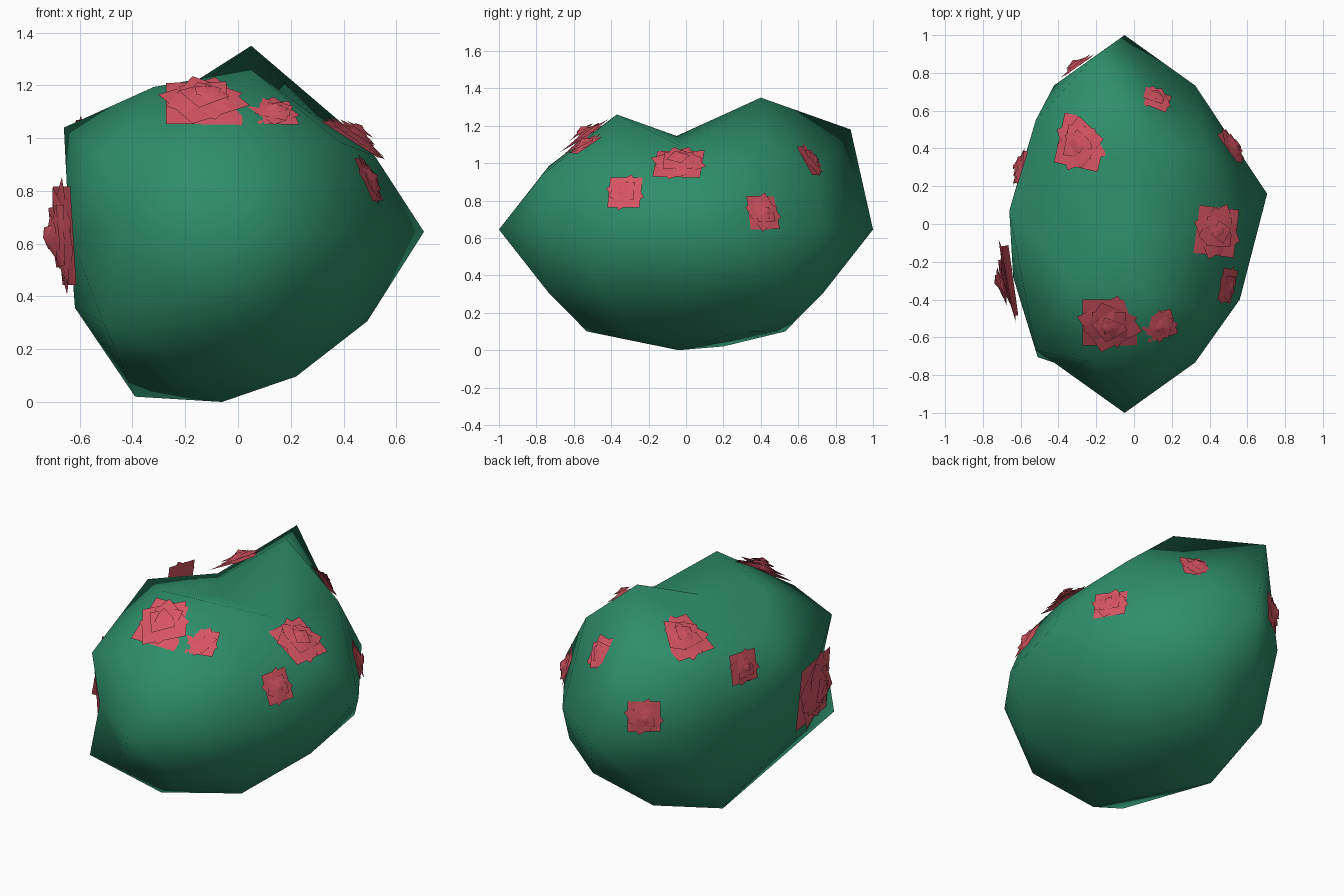
import bpy, bmesh, math, random
from mathutils import Vector, Matrix
from mathutils.bvhtree import BVHTree

random.seed(4)


def material(name, rgb):
    m = bpy.data.materials.new(name)
    m.diffuse_color = (*rgb, 1)
    return m


LEAF = material("leaf green", (0.027, 0.27, 0.147))
PETAL = material("petal red", (0.68, 0.09, 0.125))


def make_object(name, bm, mat):
    for f in bm.faces:
        f.smooth = True
    me = bpy.data.meshes.new(name)
    bm.to_mesh(me)
    me.materials.append(mat)
    ob = bpy.data.objects.new(name, me)
    bpy.context.collection.objects.link(ob)
    return ob


# Bush: a squashed icosphere with some points pulled out of place
CENTRE = Vector((-0.05, 0, 0.645))
SCALE = Vector((0.635, 0.907, 0.645))
PULLS = [  # direction on the unit sphere -> final position
    ((0, 1, 0), (-0.05, 1.0, 0.645)),
    ((0, -1, 0), (-0.05, -1.0, 0.645)),
    ((0, 0, -1), (-0.06, -0.04, 0.0)),
    ((-0.16, 0.5, -0.85), (-0.15, 0.53, 0.10)),
    ((-0.16, -0.5, -0.85), (-0.15, -0.53, 0.10)),
    ((-0.53, 0, -0.85), (-0.39, 0.20, 0.02)),
    ((0, 0, 1), (-0.05, -0.05, 1.145)),
    ((0.16, 0.5, 0.85), (0.05, 0.40, 1.35)),
    ((0.16, -0.5, 0.85), (0.05, -0.37, 1.26)),
    ((-0.43, 0.31, 0.85), (-0.32, 0.26, 1.06)),
    ((0.53, 0, 0.85), (0.28, -0.03, 1.09)),
    ((-0.85, 0, 0.53), (-0.66, 0.07, 1.04)),
    ((-0.26, 0.81, 0.53), (-0.217, 0.88, 1.18)),
    ((0.28, 0.85, 0.45), (0.12, 0.70, 0.94)),
    ((0.69, 0.5, 0.53), (0.39, 0.41, 1.06)),
    ((-0.72, -0.53, 0.45), (-0.52, -0.67, 0.91)),
    ((-0.69, -0.5, -0.53), (-0.51, -0.705, 0.30)),
    ((-0.69, 0.5, -0.53), (-0.52, 0.48, 0.32)),
    ((0.72, 0.53, -0.45), (0.44, 0.50, 0.34)),
    ((-0.72, 0.53, 0.45), (-0.52, 0.55, 0.93)),
    ((-0.95, 0.31, 0), (-0.60, 0.28, 0.645)),
    ((-0.95, -0.31, 0), (-0.64, -0.28, 0.645)),
    ((0.95, 0.31, 0), (0.705, 0.16, 0.645)),
    ((0.95, -0.31, 0), (0.56, -0.40, 0.645)),
]
bm = bmesh.new()
bmesh.ops.create_icosphere(bm, subdivisions=2, radius=1)
moves = [(min(bm.verts, key=lambda v: (v.co - Vector(d)).length), Vector(p))
         for d, p in PULLS]
for v in bm.verts:
    v.co = CENTRE + v.co * SCALE
for v, p in moves:
    v.co = p
bm.normal_update()
surface = BVHTree.FromBMesh(bm)
make_object("bush", bm, LEAF)
bm.free()


# Roses: stacked, twisted square petal layers, each layer a shallow dome
def rose(i, place, radius, facing):
    loc, normal, _, _ = surface.find_nearest(Vector(place))
    if facing:
        normal = Vector(facing)
    b = bmesh.new()
    for k in range(7):
        r = radius * (1 - 0.13 * k)
        h = radius * (0.06 + 0.04 * k)
        mid = b.verts.new((0, 0, h + 0.10 * radius))
        ring = []
        for j in range(4):
            a = math.pi / 4 + k * math.radians(31) + j * math.pi / 2
            z = h + radius * random.uniform(-0.05, 0.05)
            ring.append(b.verts.new((r * math.cos(a), r * math.sin(a), z)))
        for j in range(4):
            b.faces.new((mid, ring[j], ring[(j + 1) % 4]))
    turn = normal.to_track_quat('Z', 'Y').to_matrix().to_4x4()
    b.transform(Matrix.Translation(loc) @ turn)
    make_object(f"rose_{i}", b, PETAL)
    b.free()


ROSES = [  # place, radius, facing direction (None: follow the bush)
    ((-0.13, -0.52, 1.13), 0.205, (0, -0.55, 0.83)),
    ((0.12, -0.52, 1.07), 0.115, (0.15, -0.5, 0.85)),
    ((0.44, -0.04, 1.00), 0.18, None),
    ((0.51, -0.33, 0.85), 0.125, None),
    ((0.53, 0.42, 0.74), 0.13, None),
    ((-0.28, 0.43, 1.12), 0.19, (-0.45, 0.1, 0.88)),
    ((0.10, 0.66, 1.01), 0.125, (0.3, 0.78, 0.55)),
    ((-0.31, 0.85, 0.80), 0.13, None),
    ((-0.595, 0.30, 0.98), 0.125, (-0.95, 0.25, 0.15)),
    ((-0.65, -0.30, 0.63), 0.265, (-0.98, -0.18, -0.08)),
]
for i, (place, radius, facing) in enumerate(ROSES):
    rose(i + 1, place, radius, facing)
